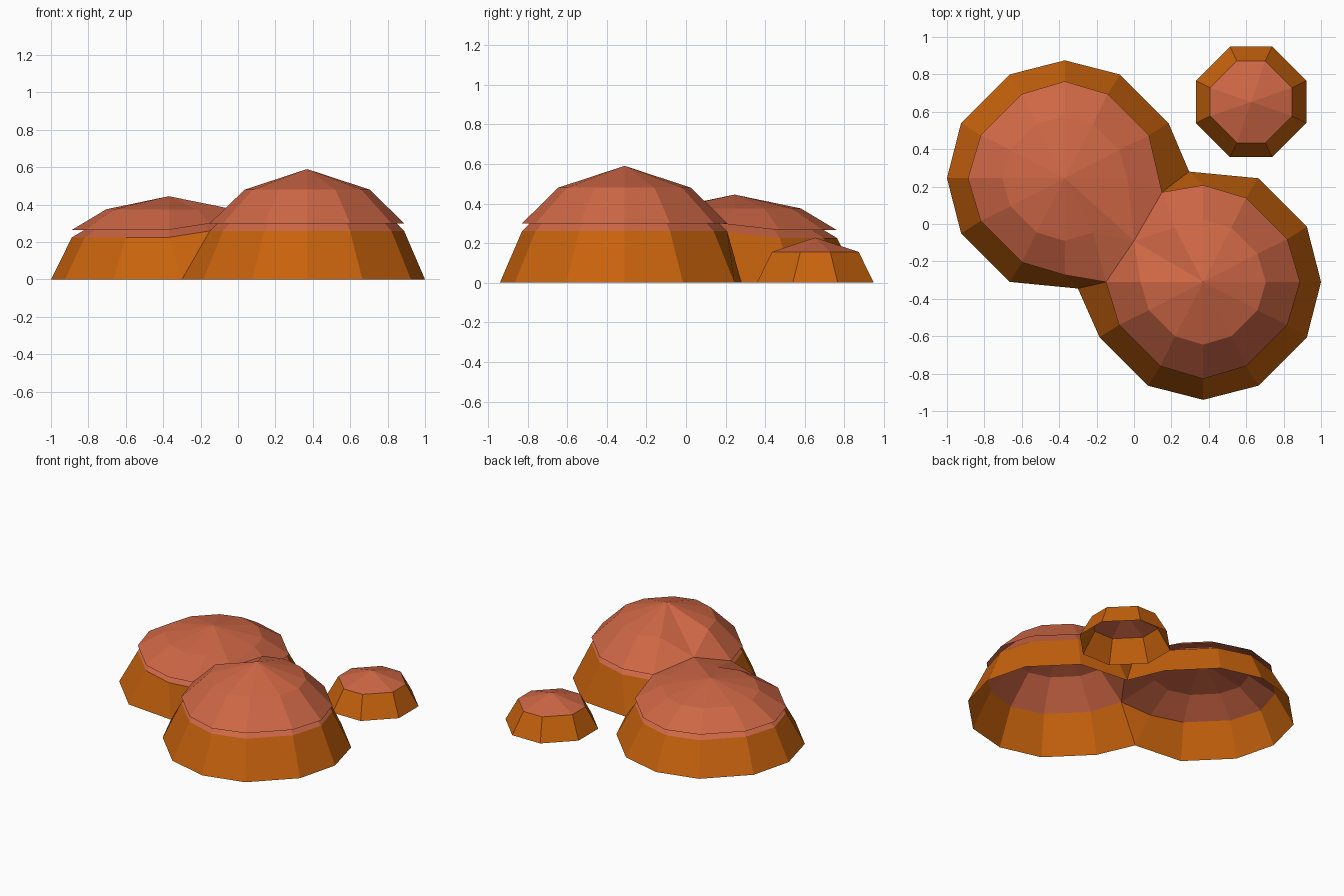
import bpy, bmesh, math

if "Cube" in bpy.data.objects:
    bpy.data.objects.remove(bpy.data.objects["Cube"])


def material(name, rgb):
    m = bpy.data.materials.new(name)
    m.diffuse_color = (*rgb, 1)
    m.use_nodes = True
    m.node_tree.nodes["Principled BSDF"].inputs["Base Color"].default_value = m.diffuse_color
    return m


BODY = material("ochre", (0.58, 0.125, 0.004))
CAP = material("rust_red", (0.62, 0.135, 0.06))


def ring(center, quadrant, z, moved=None):
    """Ring from one quadrant of (radius, degrees) repeated four times;
    'moved' replaces points that are welded to the neighbour mound."""
    pts = [(center[0] + r * math.cos(math.radians(q + a)),
            center[1] + r * math.sin(math.radians(q + a)), z)
           for q in (0, 90, 180, 270) for r, a in quadrant]
    for k, p in (moved or {}).items():
        pts[k] = p
    return pts


def shell(name, rings, mat, apex=None, skip=()):
    """Open faceted shell through the rings; segments in 'skip' stay open on the lowest band."""
    bm = bmesh.new()
    verts = {}

    def face(points):
        vs = []
        for p in points:
            key = tuple(round(c, 4) for c in p)
            if key not in verts:
                verts[key] = bm.verts.new(p)
            if verts[key] not in vs:
                vs.append(verts[key])
        if len(vs) > 2:
            bm.faces.new(vs)

    n = len(rings[0])
    for i, (lo, hi) in enumerate(zip(rings, rings[1:])):
        for k in range(n):
            j = (k + 1) % n
            if not (i == 0 and k in skip):
                face((lo[k], lo[j], hi[j], hi[k]))
    if apex:
        for k in range(n):
            face((rings[-1][k], rings[-1][(k + 1) % n], apex))
    me = bpy.data.meshes.new(name)
    bm.to_mesh(me)
    bm.free()
    me.materials.append(mat)
    bpy.context.collection.objects.link(bpy.data.objects.new(name, me))


# Slightly squared twelve-sided outlines
FOOT = [(0.63, 0), (0.628, 28), (0.628, 62)]
RIM = [(0.518, 0), (0.505, 27), (0.505, 63)]
CROWN = [(0.335, 0), (0.327, 27.5), (0.327, 62.5)]

# Foot points shared by the two large mounds
P1, P2 = (-0.30, -0.345, 0), (0.295, 0.28, 0)


def large_mound(name, c, z_body, z_ring, z_top, base, a, b, mid, skip):
    """a / b: indices that weld to the first / second seam end, mid: to its middle."""
    def rim(lift, moved=None):
        return ring(c, RIM, z_body + lift, {a: (-0.15, -0.31, 0.26 + lift),
                                            b: (0.15, 0.17, 0.26 + lift), **(moved or {})})

    shell(name + "_body", [ring(c, FOOT, 0, base), rim(0)], BODY, skip=skip)
    # Dome closing the body, and the same dome lifted slightly as an overhanging outer layer
    for part, lift in (("_inner_dome", 0.0), ("_outer_dome", 0.04)):
        middle = {mid: (0.0, -0.09, 0.33 + lift)}
        shell(name + part, [rim(lift, middle), ring(c, CROWN, z_ring + lift, middle)],
              CAP, apex=(*c, z_top + lift))


# Tall front mound and lower back mound
large_mound("tall_mound", (0.37, -0.31), 0.26, 0.44, 0.55,
            {3: P2, 4: P2, 6: P1}, 6, 4, 5, (4, 5))
large_mound("low_mound", (-0.37, 0.245), 0.225, 0.335, 0.405,
            {0: P2, 9: P1, 10: P1}, 10, 0, 11, (10, 11))

# Small separate mound with eight sides
C = (0.626, 0.653)
small_rim = ring(C, [(0.232, 19), (0.232, 71)], 0.155)
shell("small_mound_body", [ring(C, [(0.316, 21), (0.316, 69)], 0), small_rim], BODY)
shell("small_mound_cap", [small_rim], CAP, apex=(*C, 0.228))
